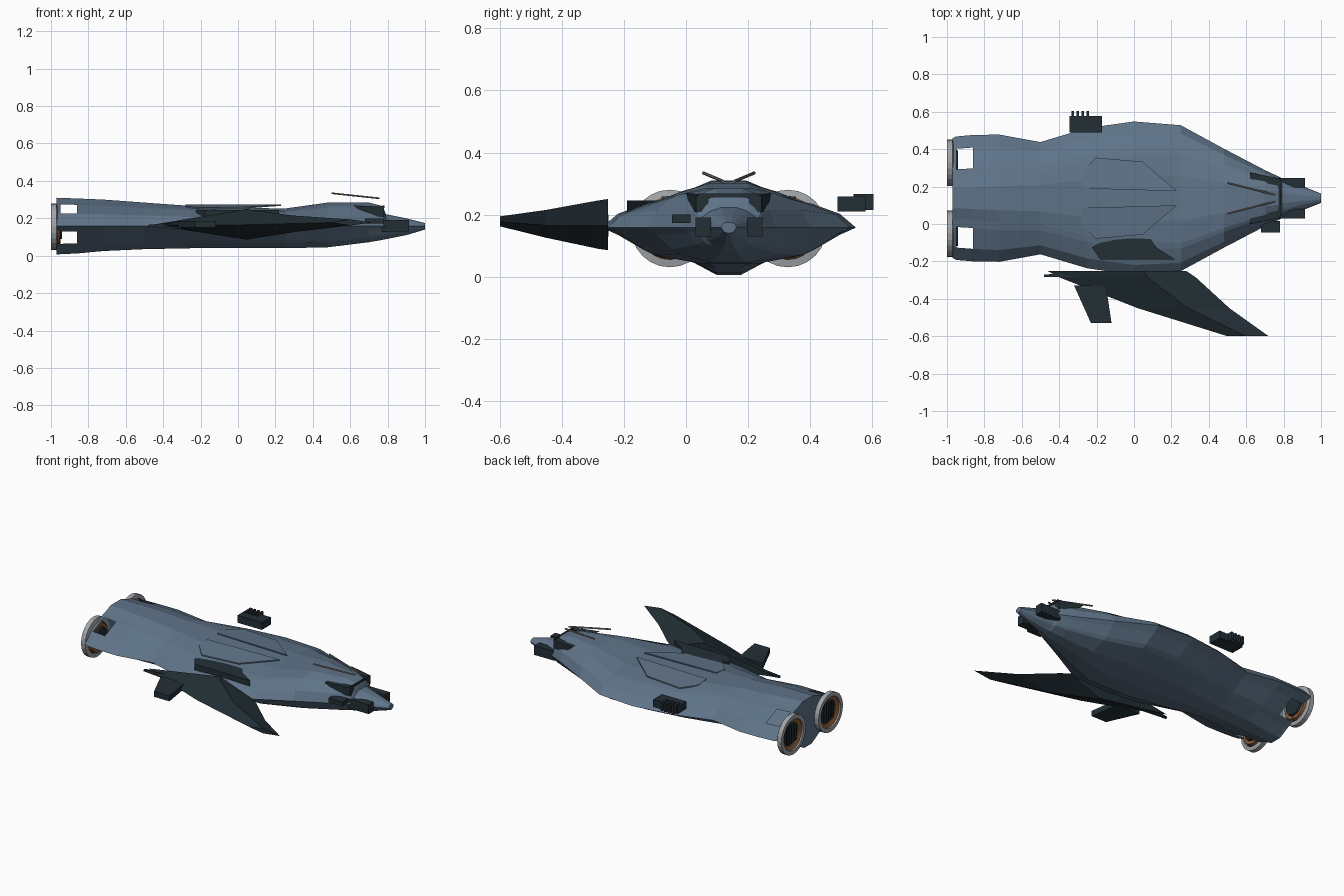
import bpy, bmesh, math
from mathutils import Vector

if "Cube" in bpy.data.objects:
    bpy.data.objects.remove(bpy.data.objects["Cube"])

CY = 0.138  # centre line of the hull in y


def mat(name, c):
    m = bpy.data.materials.new(name)
    m.diffuse_color = (*c, 1)
    m.use_nodes = True
    m.node_tree.nodes["Principled BSDF"].inputs["Base Color"].default_value = m.diffuse_color
    return m


BLUE = mat("hull blue grey", (0.115, 0.175, 0.25))
DARK = mat("dark slate", (0.016, 0.028, 0.036))
GREY = mat("ring grey", (0.36, 0.38, 0.40))
BRONZE = mat("bronze", (0.24, 0.10, 0.04))
ROD = mat("rod grey", (0.22, 0.21, 0.20))


def make(name, verts, faces, material):
    me = bpy.data.meshes.new(name)
    me.from_pydata(verts, [], faces)
    bm = bmesh.new()
    bm.from_mesh(me)
    bmesh.ops.recalc_face_normals(bm, faces=bm.faces)
    bm.to_mesh(me)
    bm.free()
    me.materials.append(material)
    ob = bpy.data.objects.new(name, me)
    bpy.context.collection.objects.link(ob)
    return ob


def loft(name, rings, material, skip=()):
    """Skin closed rings; skip holds (ring, segment) openings."""
    n = len(rings[0])
    verts = [p for r in rings for p in r]
    faces = [(i * n + j, i * n + (j + 1) % n, (i + 1) * n + (j + 1) % n, (i + 1) * n + j)
             for i in range(len(rings) - 1) for j in range(n) if (i, j) not in skip]
    faces += [tuple(range(n)), tuple(range(len(verts) - n, len(verts)))]
    return make(name, verts, faces, material)


def box(name, x, y, z, material):
    return loft(name, [[(a, y[0], z[0]), (a, y[1], z[0]), (a, y[1], z[1]), (a, y[0], z[1])]
                       for a in x], material)


def lathe(name, profile, y, z, material, closed, n=24):
    """Revolve (x, r) profile about the x axis through (y, z)."""
    rings = [[(x, y + r * math.cos(2 * math.pi * k / n), z + r * math.sin(2 * math.pi * k / n))
              for k in range(n)] for x, r in profile]
    verts = [p for r in rings for p in r]
    m = len(rings)
    faces = [(i * n + j, i * n + (j + 1) % n, (i + 1) % m * n + (j + 1) % n, (i + 1) % m * n + j)
             for i in range(m if closed else m - 1) for j in range(n)]
    if not closed:
        faces += [tuple(range(n)), tuple(range((m - 1) * n, m * n))]
    return make(name, verts, faces, material)


def rod(name, a, b, r, material):
    a, b = Vector(a), Vector(b)
    q = (b - a).to_track_quat('Z', 'Y')
    ring = [q @ Vector((r * math.cos(k * math.pi / 3), r * math.sin(k * math.pi / 3), 0)) for k in range(6)]
    return loft(name, [[tuple(p + v) for v in ring] for p in (a, b)], material)


# Hull: x, half width, shoulder half width, top z, bottom z
stations = [
    (-0.97, .32, .11, .31, .005), (-0.95, .33, .11, .309, .008), (-0.86, .338, .115, .306, .012),
    (-0.72, .34, .13, .30, .025), (-0.5, .30, .14, .284, .035), (-0.25, .375, .20, .266, .04),
    (0, .41, .235, .257, .04), (.25, .39, .24, .252, .04), (.48, .265, .16, .284, .045),
    (.7, .15, .09, .284, .072), (.775, .115, .07, .265, .085), (.79, .108, .055, .222, .088),
    (.9, .065, .03, .20, .11), (1.0, .025, .015, .175, .14)]


def section(x, w, s, zt, zb):
    ze = .158
    u, d, g = zt - ze, ze - zb, w - s
    h = [(0, zt), (.5 * s, zt), (s, ze + .85 * u), (s + .2 * g, ze + .77 * u), (s + .7 * g, ze + .45 * u),
         (w, ze), (s + .7 * g, ze - .2 * d), (s + .2 * g, ze - .63 * d), (s, ze - .75 * d),
         (.35 * s, zb), (0, zb)]
    h += [(-a, b) for a, b in reversed(h[1:-1])]
    return [(x, CY + a, b) for a, b in h]


loft("hull", [section(*s) for s in stations], BLUE,
     skip={(1, j) for j in (3, 6, 13, 16)})

# Engines, plates, canopy windows, nose blocks and rods, mirrored about the centre line
for side, tag in ((1, "left"), (-1, "right")):
    ye, ze = CY + side * .19, .155
    lathe("engine_ring_" + tag, [(-1, .125), (-.97, .125), (-.965, .10), (-1, .10)], ye, ze, GREY, True)
    lathe("engine_liner_" + tag, [(-.99, .10), (-.953, .09), (-.953, .07), (-.98, .075)], ye, ze, BRONZE, True)
    lathe("engine_core_" + tag, [(-.975, .075), (-.942, .065)], ye, ze, DARK, False)
    for k in range(-2, 3):
        box(f"engine_vane_{tag}_{k + 3}", (-.985, -.97), (ye + k * .025 - .004, ye + k * .025 + .004),
            (ze - .055, ze + .055), DARK)

    deck = [(.23, .038), (.045, .195), (-.205, .217), (-.28, .135), (-.28, .052)]
    loft("deck_plate_" + tag, [[(x, CY + side * y, .274 - .1 * max(y - .05, 0) + dz) for x, y in deck]
                               for dz in (-.007, 0)], BLUE)

    win = [(.62, .268), (.78, .262), (.78, .208), (.70, .208)]
    loft("canopy_window_" + tag, [[(x, CY + side * (y + (.78 - x) * .2), z) for x, z in win]
                                  for y in (.065, .105)], DARK)
    box("nose_block_" + tag, (.77, .915), sorted((CY + side * .058, CY + side * .108)), (.13, .19), DARK)
    rod("antenna_" + tag, (.755, CY + side * .018, .307), (.5, CY + side * .082, .334), .005, ROD)

box("canopy_frame", (.772, .782), (.04, .236), (.255, .268), DARK)
box("nose_sensor", (.68, .78), (-.045, .015), (.173, .2), DARK)

# Single forward swept wing with a diamond section: y, rear x, peak x, front x, low z, high z
wing = [(-.252, -.46, .05, .28, .085, .25), (-.285, -.40, .07, .33, .09, .245),
        (-.45, .02, .29, .51, .125, .215), (-.6, .5, .6, .72, .162, .194)]
loft("wing", [[(a, y, .165 + .012 * (y < -.5)), (p, y, hi), (f, y, .165 + .012 * (y < -.5)), (p, y, lo)]
              for y, a, p, f, lo, hi in wing], DARK)
loft("wing_root_spike", [[(-.48, -.283, .155), (-.48, -.27, .155), (-.48, -.27, .165), (-.48, -.283, .165)],
                         [(-.1, -.285, .13), (-.1, -.25, .13), (-.1, -.25, .2), (-.1, -.285, .2)]], DARK)

# Small fin behind the wing
fin = [(-.32, -.33), (-.15, -.33), (-.12, -.53), (-.23, -.53)]
loft("small_fin", [[(x, y, z) for x, y in fin] for z in (.15, .185)], DARK)

# Equipment pod on the upper hull
pod = [(-.225, -.125), (-.18, -.19), (.22, -.19), (.12, -.125), (.09, -.08), (-.05, -.075), (-.18, -.1)]
loft("upper_pod", [[(x, y, z) for x, y in pod] for z in (.19, .245)], DARK)

# Side module with cooling fins
box("side_module", (-.345, -.17), (.488, .578), (.21, .258), DARK)
for k in range(4):
    x = -.335 + k * .027
    box(f"side_module_fin_{k + 1}", (x, x + .014), (.54, .605), (.215, .266), DARK)
